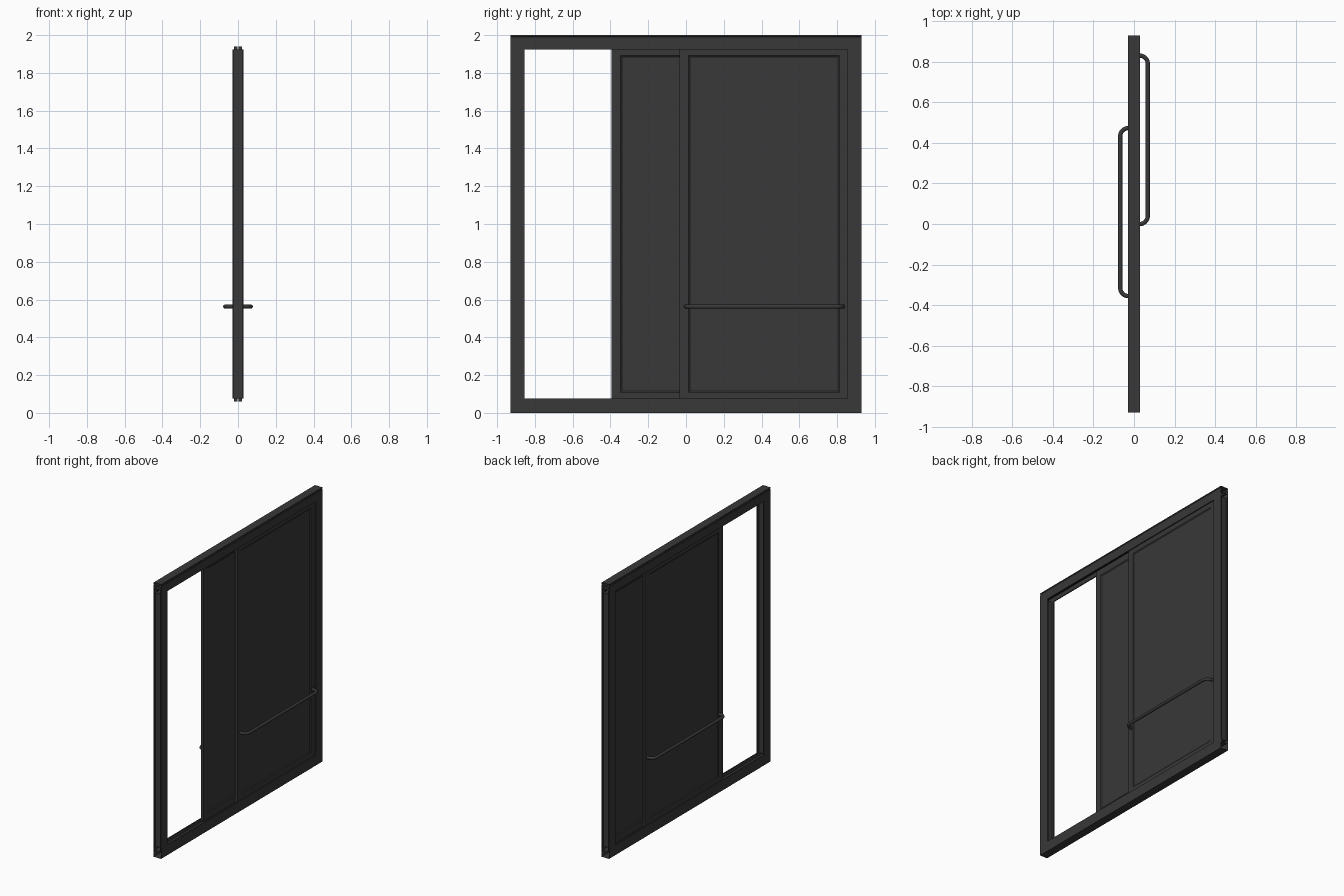
import bpy, bmesh, math
from mathutils import Vector

if "Cube" in bpy.data.objects:
    bpy.data.objects.remove(bpy.data.objects["Cube"])

mat = bpy.data.materials.new("dark_metal")
mat.diffuse_color = (0.04, 0.04, 0.04, 1)
mat.use_nodes = True
mat.node_tree.nodes["Principled BSDF"].inputs["Base Color"].default_value = mat.diffuse_color


def finish(name, bm):
    bmesh.ops.recalc_face_normals(bm, faces=bm.faces)
    me = bpy.data.meshes.new(name)
    bm.to_mesh(me)
    bm.free()
    ob = bpy.data.objects.new(name, me)
    bpy.context.collection.objects.link(ob)
    me.materials.append(mat)
    return ob


def loft(bm, loops, cap):
    rings = [[bm.verts.new(p) for p in loop] for loop in loops]
    for a, b in zip(rings, rings[1:]):
        n = len(a)
        for i in range(n):
            j = (i + 1) % n
            bm.faces.new((a[i], a[j], b[j], b[i]))
    if cap:
        bm.faces.new(rings[0][::-1])
        bm.faces.new(rings[-1])


def mirrored(half):
    return half + [(-x, v) for x, v in reversed(half)]


# Rails: channel extrusions with open ends, profile is (x, z)
def rail(name, half):
    bm = bmesh.new()
    prof = mirrored(half)
    loft(bm, [[(x, y, z) for x, z in prof] for y in (-0.93, 0.93)], False)
    return finish(name, bm)


rail("bottom_rail", [(0.03, 0), (0.03, 0.075), (0.022, 0.075), (0.022, 0.05)])
rail("top_rail", [(0.03, 2.0), (0.03, 1.992), (0.028, 1.99), (0.028, 1.986),
                  (0.03, 1.984), (0.03, 1.925), (0.022, 1.925), (0.022, 1.955),
                  (0.003, 1.955), (0.003, 1.943)])


# Jambs: grooved on the inside and outside, profile is (x, y)
def jamb(name, side):
    prof = mirrored([(0.022, 0.922), (0.022, 0.93), (0.03, 0.93),
                     (0.03, 0.855), (0.022, 0.855), (0.022, 0.87)])
    bm = bmesh.new()
    loft(bm, [[(x, y * side, z) for x, y in prof] for z in (0.075, 1.925)], True)
    return finish(name, bm)


jamb("left_jamb", -1)
jamb("right_jamb", 1)


# Sliding panels: raised border around a recessed infill on both faces
def panel(name, y0, y1, xc):
    steps = [(0.055, -0.004), (0.048, -0.009), (0, -0.009),
             (0, 0.009), (0.048, 0.009), (0.055, 0.004)]
    loops = []
    for d, dx in steps:
        a, b, lo, hi = y0 + d, y1 - d, 0.06 + d, 1.94 - d
        x = xc + dx
        loops.append([(x, a, lo), (x, b, lo), (x, b, hi), (x, a, hi)])
    bm = bmesh.new()
    loft(bm, loops, True)
    return finish(name, bm)


panel("front_sliding_panel", -0.035, 0.86, 0.011)
panel("rear_sliding_panel", -0.395, 0.50, -0.011)


# Push bars: round tube with bent ends
def push_bar(name, y0, y1, side):
    r, reach = 0.04, 0.068
    pts = [(0.018, y0)]
    for k in range(9):
        t = math.pi / 2 * k / 8
        pts.append((reach - r + r * math.sin(t), y0 + r - r * math.cos(t)))
    pts += [(x, y0 + y1 - y) for x, y in reversed(pts)]
    path = [Vector((x * side, y, 0.563)) for x, y in pts]
    loops, n = [], 16
    for i, p in enumerate(path):
        tan = (path[min(i + 1, len(path) - 1)] - path[max(i - 1, 0)]).normalized()
        across = tan.cross(Vector((0, 0, 1)))
        loops.append([p + 0.0105 * (across * math.cos(a) + Vector((0, 0, 1)) * math.sin(a))
                      for a in (2 * math.pi * k / n for k in range(n))])
    bm = bmesh.new()
    loft(bm, loops, True)
    ob = finish(name, bm)
    bpy.ops.object.select_all(action='DESELECT')
    ob.select_set(True)
    bpy.context.view_layer.objects.active = ob
    bpy.ops.object.shade_smooth_by_angle()


push_bar("front_push_bar", 0.0, 0.83, 1)
push_bar("rear_push_bar", -0.355, 0.473, -1)
